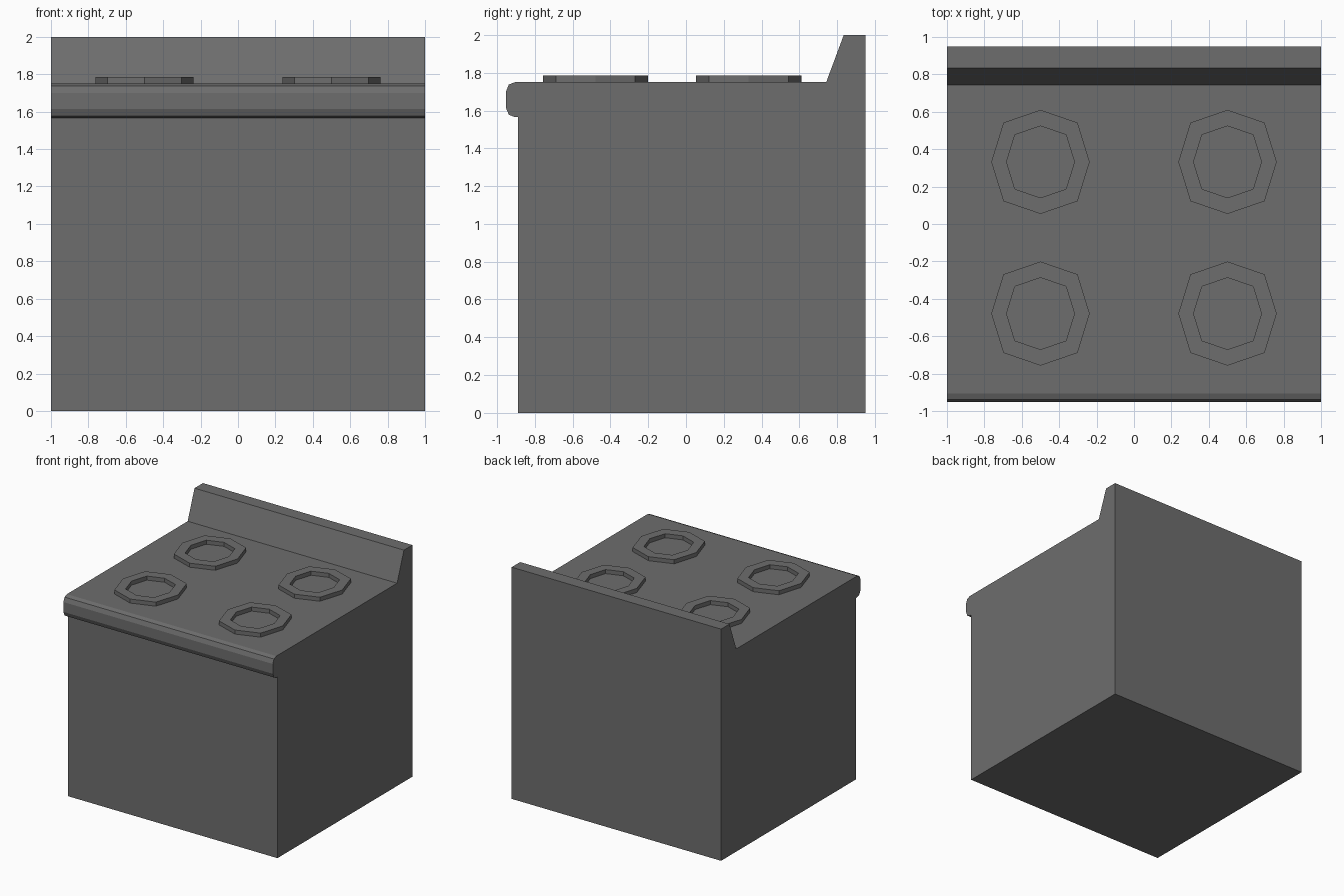
import bpy, bmesh

if "Cube" in bpy.data.objects:
    bpy.data.objects.remove(bpy.data.objects["Cube"])

grey = bpy.data.materials.new("dark grey")
grey.diffuse_color = (0.155, 0.155, 0.155, 1)
grey.use_nodes = True
grey.node_tree.nodes["Principled BSDF"].inputs["Base Color"].default_value = grey.diffuse_color


def make_object(name, bm):
    bmesh.ops.recalc_face_normals(bm, faces=bm.faces)
    mesh = bpy.data.meshes.new(name)
    bm.to_mesh(mesh)
    bm.free()
    mesh.materials.append(grey)
    obj = bpy.data.objects.new(name, mesh)
    bpy.context.collection.objects.link(obj)
    return obj


# Stove body: side profile (y, z) with rounded front lip and sloped backsplash
profile = [(-0.89, 0), (0.95, 0), (0.95, 2), (0.835, 2), (0.742, 1.75),
           (-0.905, 1.75), (-0.938, 1.737), (-0.953, 1.7), (-0.953, 1.615),
           (-0.938, 1.578), (-0.905, 1.565), (-0.89, 1.565)]
bm = bmesh.new()
side = bm.faces.new([bm.verts.new((-1, y, z)) for y, z in profile])
ext = bmesh.ops.extrude_face_region(bm, geom=[side], use_keep_orig=True)
bmesh.ops.translate(bm, vec=(2, 0, 0),
                    verts=[v for v in ext["geom"] if isinstance(v, bmesh.types.BMVert)])
make_object("stove_body", bm)

# Burners: flat octagonal rings standing on the cooktop
octagon = [(0.263, 0), (0.198, 0.21), (0, 0.278), (-0.198, 0.21),
           (-0.263, 0), (-0.198, -0.21), (0, -0.278), (0.198, -0.21)]
section = [(1, 1.745), (1, 1.785), (0.69, 1.785), (0.69, 1.745)]


def burner(name, cx, cy):
    bm = bmesh.new()
    loops = [[bm.verts.new((cx + x * s, cy + y * s, z)) for x, y in octagon]
             for s, z in section]
    for k in range(4):
        a, b = loops[k], loops[(k + 1) % 4]
        for i in range(8):
            j = (i + 1) % 8
            bm.faces.new((a[i], a[j], b[j], b[i]))
    make_object(name, bm)


for side_name, cx in (("left", -0.5), ("right", 0.5)):
    for row, cy in (("front", -0.479), ("back", 0.332)):
        burner(f"{row}_{side_name}_burner", cx, cy)
